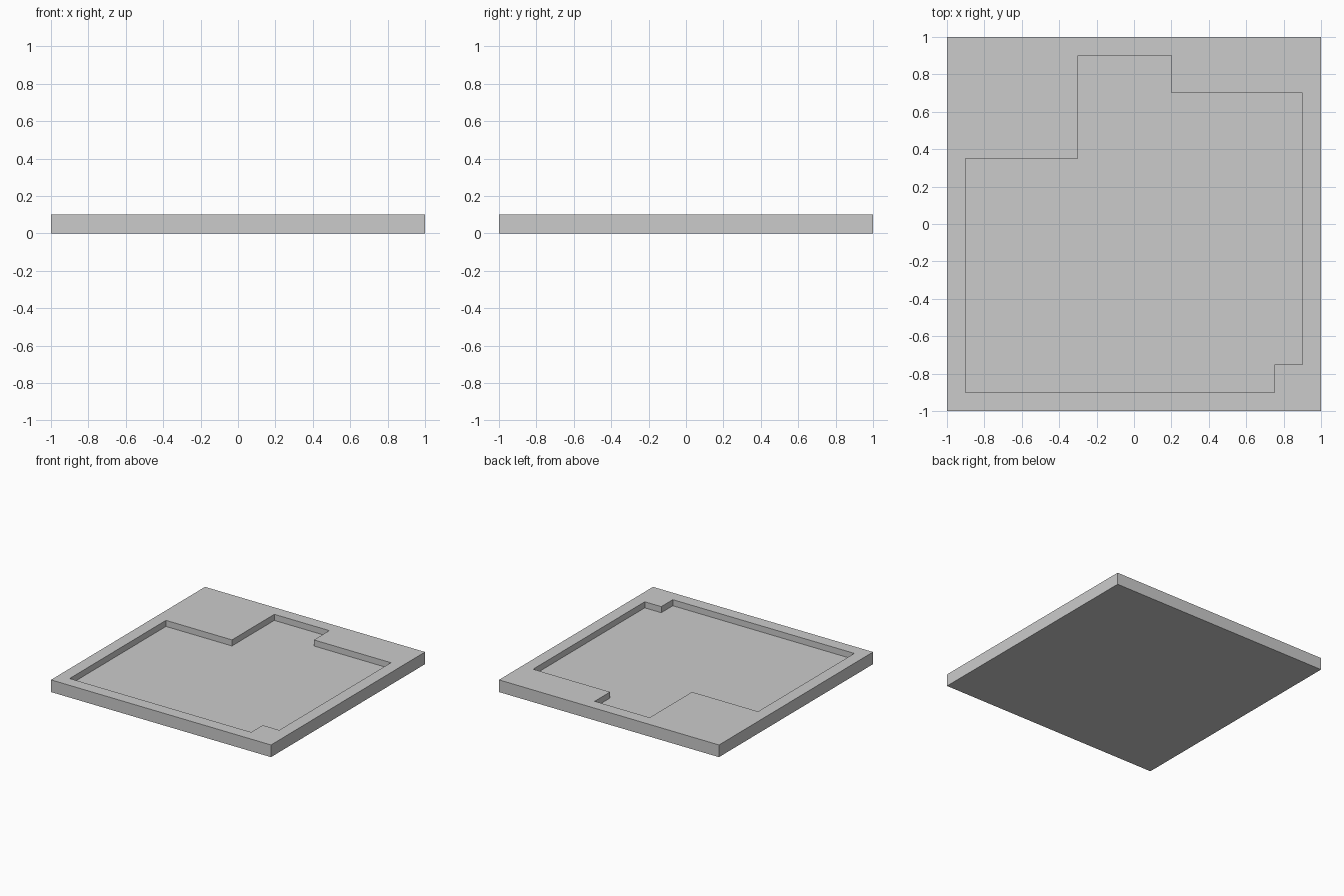
import bpy
import bmesh

if "Cube" in bpy.data.objects:
    bpy.data.objects.remove(bpy.data.objects["Cube"])


def prism(name, outline, z0, z1):
    """Extrude a counter-clockwise xy outline from z0 to z1."""
    bm = bmesh.new()
    face = bm.faces.new([bm.verts.new((x, y, z0)) for x, y in outline])
    ext = bmesh.ops.extrude_face_region(bm, geom=[face])
    top = [v for v in ext["geom"] if isinstance(v, bmesh.types.BMVert)]
    bmesh.ops.translate(bm, verts=top, vec=(0, 0, z1 - z0))
    bmesh.ops.recalc_face_normals(bm, faces=bm.faces)
    mesh = bpy.data.meshes.new(name)
    bm.to_mesh(mesh)
    bm.free()
    obj = bpy.data.objects.new(name, mesh)
    bpy.context.collection.objects.link(obj)
    return obj


HEIGHT, FLOOR = 0.10, 0.05

# Square floor slab
slab = prism("recessed_slab", [(-1, -1), (1, -1), (1, 1), (-1, 1)], 0, HEIGHT)

# Stepped recess cut into the top
recess = [(-0.9, -0.9), (0.75, -0.9), (0.75, -0.75), (0.9, -0.75), (0.9, 0.7),
          (0.2, 0.7), (0.2, 0.9), (-0.3, 0.9), (-0.3, 0.35), (-0.9, 0.35)]
cutter = prism("recess_cutter", recess, FLOOR, HEIGHT + 0.1)
cutter.hide_render = True

cut = slab.modifiers.new("recess", "BOOLEAN")
cut.operation = "DIFFERENCE"
cut.solver = "EXACT"
cut.object = cutter

# Apply the cut and remove the cutter
bpy.context.view_layer.objects.active = slab
slab.select_set(True)
bpy.ops.object.modifier_apply(modifier=cut.name)
bpy.data.objects.remove(cutter)
